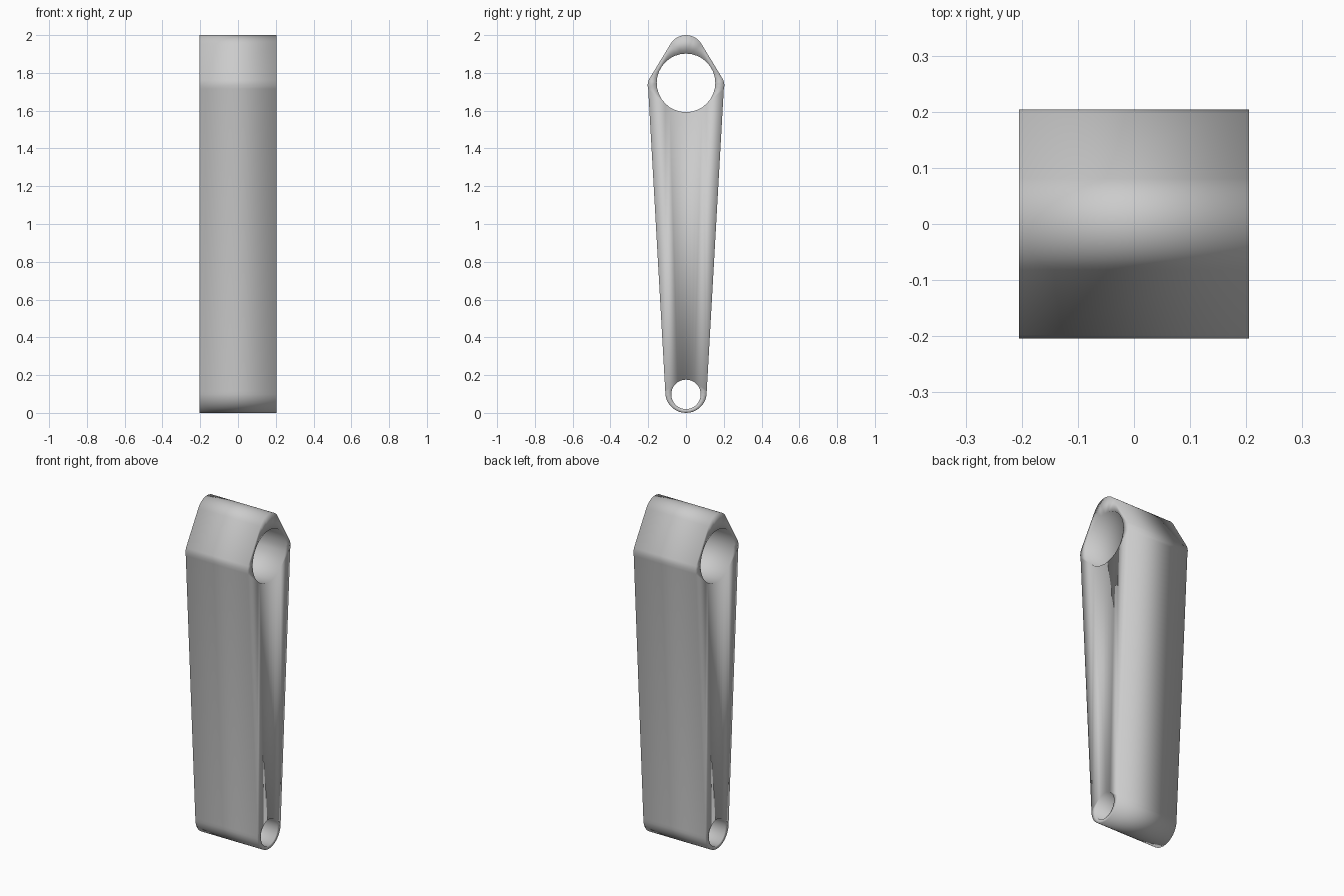
import bpy, bmesh
from math import sin, cos, radians
from mathutils import Vector

if "Cube" in bpy.data.objects:
    bpy.data.objects.remove(bpy.data.objects["Cube"])

HALF = 0.205  # half thickness along x


def arc(cz, r, a0, a1, n):
    """Points (y, z) on an arc centred on y = 0, angles in degrees."""
    pts = []
    for i in range(n + 1):
        a = radians(a0 + (a1 - a0) * i / n)
        pts.append((r * cos(a), cz + r * sin(a)))
    return pts


def add_loop(bm, pts):
    vs = [bm.verts.new((-HALF, y, z)) for y, z in pts]
    return [bm.edges.new((vs[i], vs[(i + 1) % len(vs)])) for i in range(len(vs))]


# Outline: rounded tip, shoulders, tapering sides, round foot
shoulder = [(0.20, 1.715), (0.204, 1.735), (0.198, 1.762)]
outline = (shoulder
           + arc(1.905, 0.095, 31, 149, 14)
           + [(-y, z) for y, z in reversed(shoulder)]
           + arc(0.11, 0.11, 177, 363, 20))

bm = bmesh.new()
edges = add_loop(bm, outline)
# Large upper bore and small lower bore
edges += add_loop(bm, arc(1.747, 0.155, 0, 348.75, 31) + arc(1.747, 0.155, 354, 354, 1)[:1])
edges += add_loop(bm, arc(0.098, 0.078, 0, 348.75, 31))
bmesh.ops.triangle_fill(bm, use_beauty=True, use_dissolve=False, edges=edges)

# Extrude through the thickness
res = bmesh.ops.extrude_face_region(bm, geom=bm.faces[:], use_keep_orig=True)
moved = [g for g in res["geom"] if isinstance(g, bmesh.types.BMVert)]
bmesh.ops.translate(bm, verts=moved, vec=Vector((2 * HALF, 0, 0)))
bmesh.ops.recalc_face_normals(bm, faces=bm.faces[:])
for f in bm.faces:
    f.smooth = True

mesh = bpy.data.meshes.new("link_arm")
bm.to_mesh(mesh)
bm.free()
arm = bpy.data.objects.new("link_arm", mesh)
bpy.context.collection.objects.link(arm)
